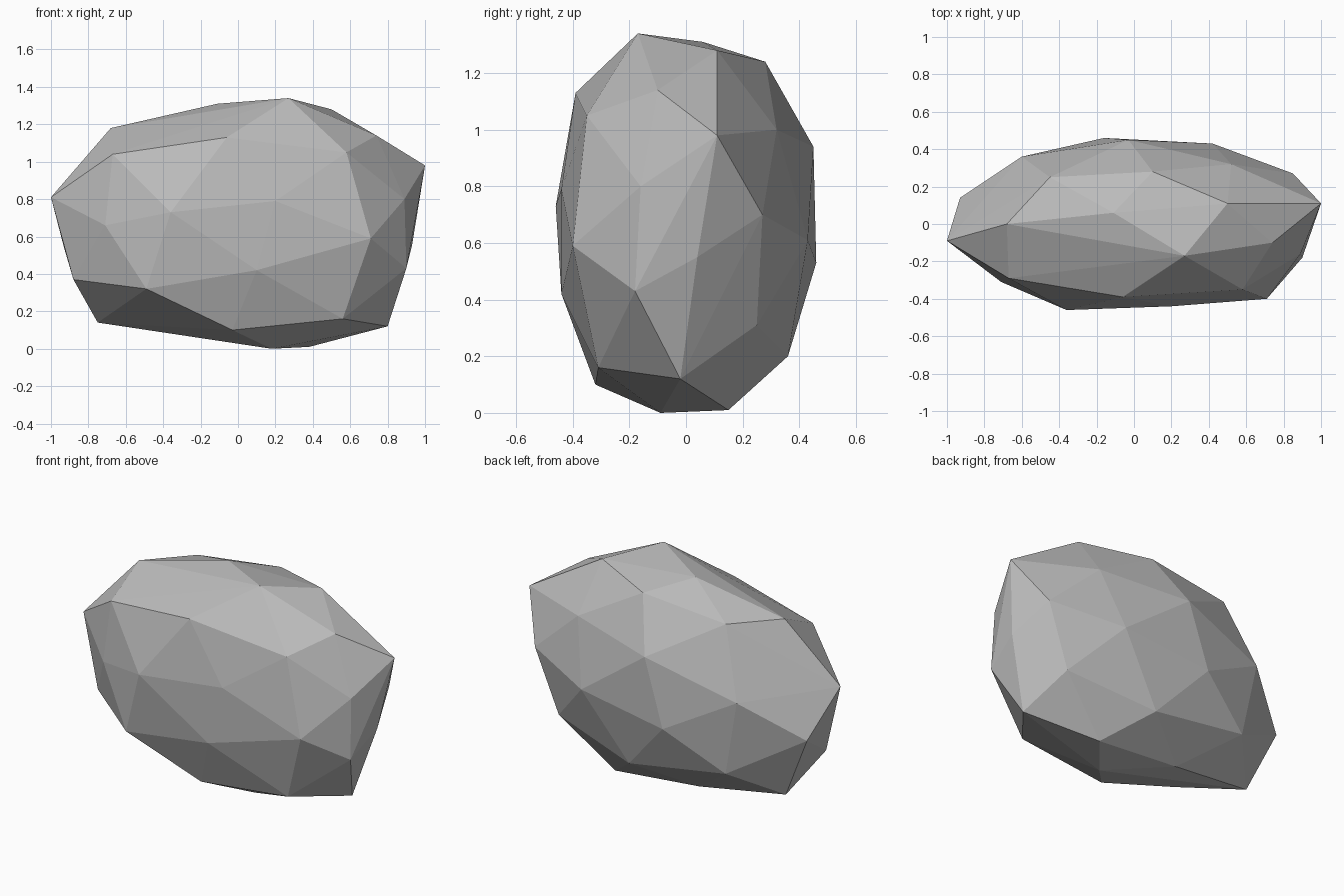
import bpy
import bmesh
from mathutils import Vector

# Remove the default cube only
default_cube = bpy.data.objects.get("Cube")
if default_cube is not None:
    bpy.data.objects.remove(default_cube, do_unlink=True)


def make_material(name, color):
    """Create one plain flat-colour material."""
    material = bpy.data.materials.new(name)
    material.use_nodes = True
    material.diffuse_color = color
    shader = material.node_tree.nodes["Principled BSDF"]
    shader.inputs["Base Color"].default_value = color
    shader.inputs["Roughness"].default_value = 0.9
    return material


def make_chiselled_stone(name, corner_groups, material):
    """Wrap a tight faceted skin around the corner points of a stone."""
    bm = bmesh.new()
    for corners in corner_groups:
        for corner in corners:
            bm.verts.new(Vector(corner) / 100)

    # Stretch the skin, then discard corners that fall inside it
    hull = bmesh.ops.convex_hull(bm, input=bm.verts[:], use_existing_faces=False)
    leftover = set(hull["geom_interior"]) | set(hull["geom_unused"])
    loose = [item for item in leftover if isinstance(item, bmesh.types.BMVert)]
    bmesh.ops.delete(bm, geom=loose, context="VERTS")
    bmesh.ops.recalc_face_normals(bm, faces=bm.faces[:])
    for face in bm.faces:
        face.smooth = False

    mesh = bpy.data.meshes.new(name)
    bm.to_mesh(mesh)
    bm.free()
    mesh.materials.append(material)
    stone = bpy.data.objects.new(name, mesh)
    bpy.context.collection.objects.link(stone)
    return stone


# Chisel corners in hundredths of a unit, grouped by the side they shape
crown = [(27, -17, 134), (50, 11, 128), (74, -10, 114), (-11, 6, 131),
         (-68, 0, 118), (10, 28, 124), (-45, 25, 118)]

front_side = [(-67, -29, 104), (-6, -39, 113), (58, -35, 105),
              (-71, -31, 66), (-36, -46, 73), (20, -44, 79),
              (71, -40, 59), (10, -44, 42), (-49, -40, 32)]

back_side = [(52, 32, 100), (-3, 45, 94), (-60, 36, 77), (42, 43, 61),
             (-16, 46, 53), (-51, 34, 30), (14, 36, 20), (70, 25, 31)]

tips = [(-100, -9, 81), (-93, 14, 54), (-88, -12, 37), (100, 11, 98),
        (89, -16, 80), (93, 4, 55), (90, -18, 43), (85, 27, 70)]

underside = [(-75, 9, 14), (-3, -32, 10), (56, -31, 16), (80, -2, 12),
             (18, -9, 0), (38, 15, 1), (-19, 14, 6), (-40, -12, 12)]

# Single grey boulder with flat facets
stone_grey = make_material("stone grey", (0.5, 0.5, 0.5, 1.0))
make_chiselled_stone(
    "boulder",
    [crown, front_side, back_side, tips, underside],
    stone_grey,
)
